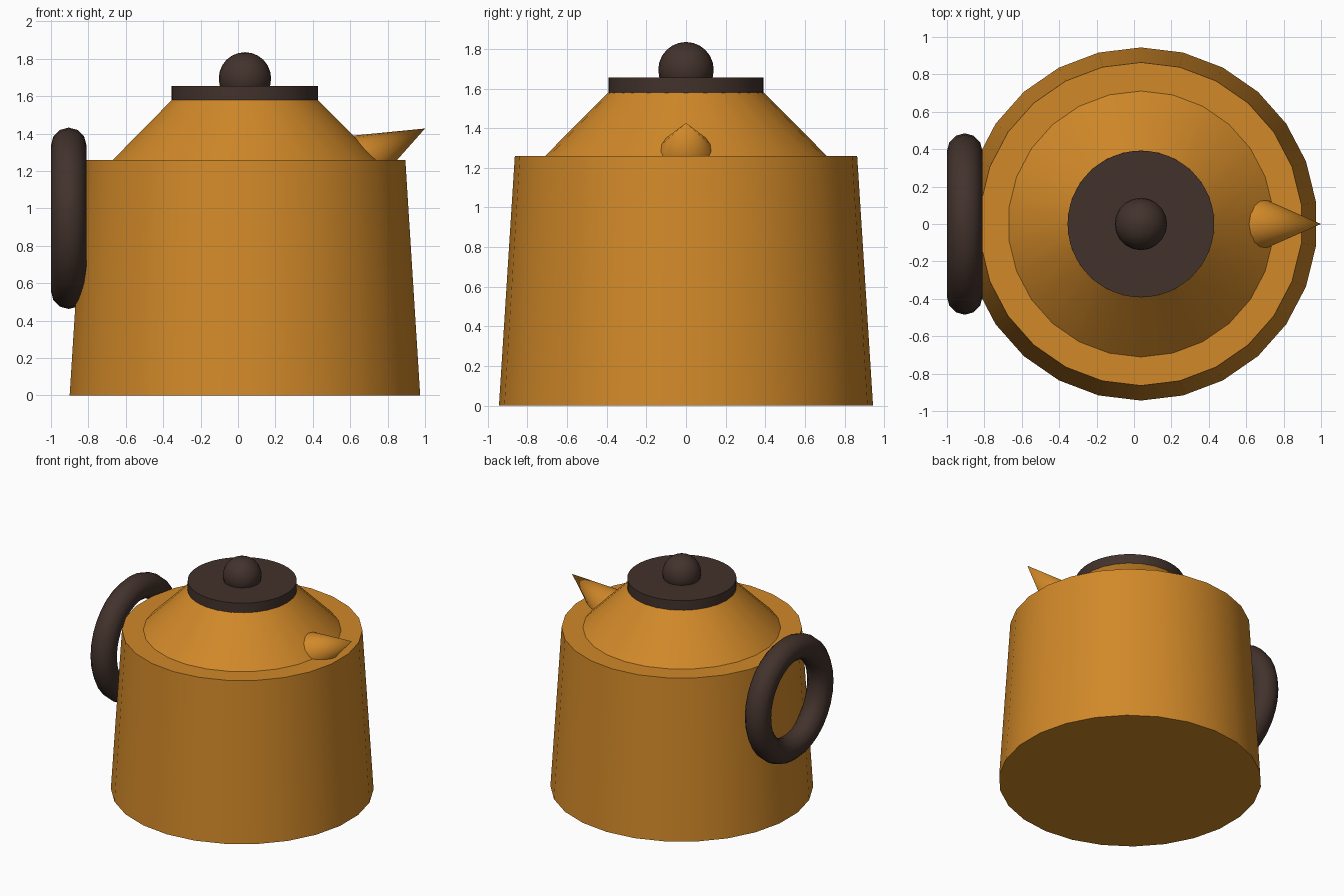
import bpy
from math import radians, cos, sin, pi

if "Cube" in bpy.data.objects:
    bpy.data.objects.remove(bpy.data.objects["Cube"])

CX = 0.037  # body axis


def make_mat(name, col):
    m = bpy.data.materials.new(name)
    m.diffuse_color = (*col, 1)
    m.use_nodes = True
    m.node_tree.nodes["Principled BSDF"].inputs["Base Color"].default_value = m.diffuse_color
    return m


amber = make_mat("amber", (0.64, 0.25, 0.022))
brown = make_mat("dark_brown", (0.055, 0.032, 0.025))


def finish(name, mat):
    ob = bpy.context.object
    ob.name = name
    ob.data.materials.append(mat)
    bpy.ops.object.shade_smooth_by_angle(angle=radians(35))
    return ob


def frustum(name, mat, sides, r1, r2, z1, z2):
    bpy.ops.mesh.primitive_cone_add(vertices=sides, radius1=r1, radius2=r2, depth=z2 - z1,
                                    location=(CX, 0, (z1 + z2) / 2))
    return finish(name, mat)


# Tapered pot, sloping shoulder and flat lid
frustum("body", amber, 26, 0.944, 0.864, 0, 1.26)
frustum("shoulder", amber, 26, 0.711, 0.393, 1.26, 1.58)
frustum("lid", brown, 48, 0.392, 0.392, 1.575, 1.655)

# Lid knob
bpy.ops.mesh.primitive_uv_sphere_add(segments=20, ring_count=12, radius=0.14,
                                     location=(CX, 0, 1.695))
finish("knob", brown)

# Ring handle facing the body
bpy.ops.mesh.primitive_torus_add(major_radius=0.39, minor_radius=0.095, major_segments=32,
                                 minor_segments=12, location=(-0.905, 0, 0.947),
                                 rotation=(0, pi / 2, 0))
finish("handle", brown)

# Pointed spout, tip raised 27 degrees
tilt, length = radians(27), 0.365
bpy.ops.mesh.primitive_cone_add(
    vertices=16, radius1=0.143, radius2=0, depth=length,
    location=(1.0 - cos(tilt) * length / 2, 0, 1.427 - sin(tilt) * length / 2),
    rotation=(0, pi / 2 - tilt, 0))
finish("spout", amber)
